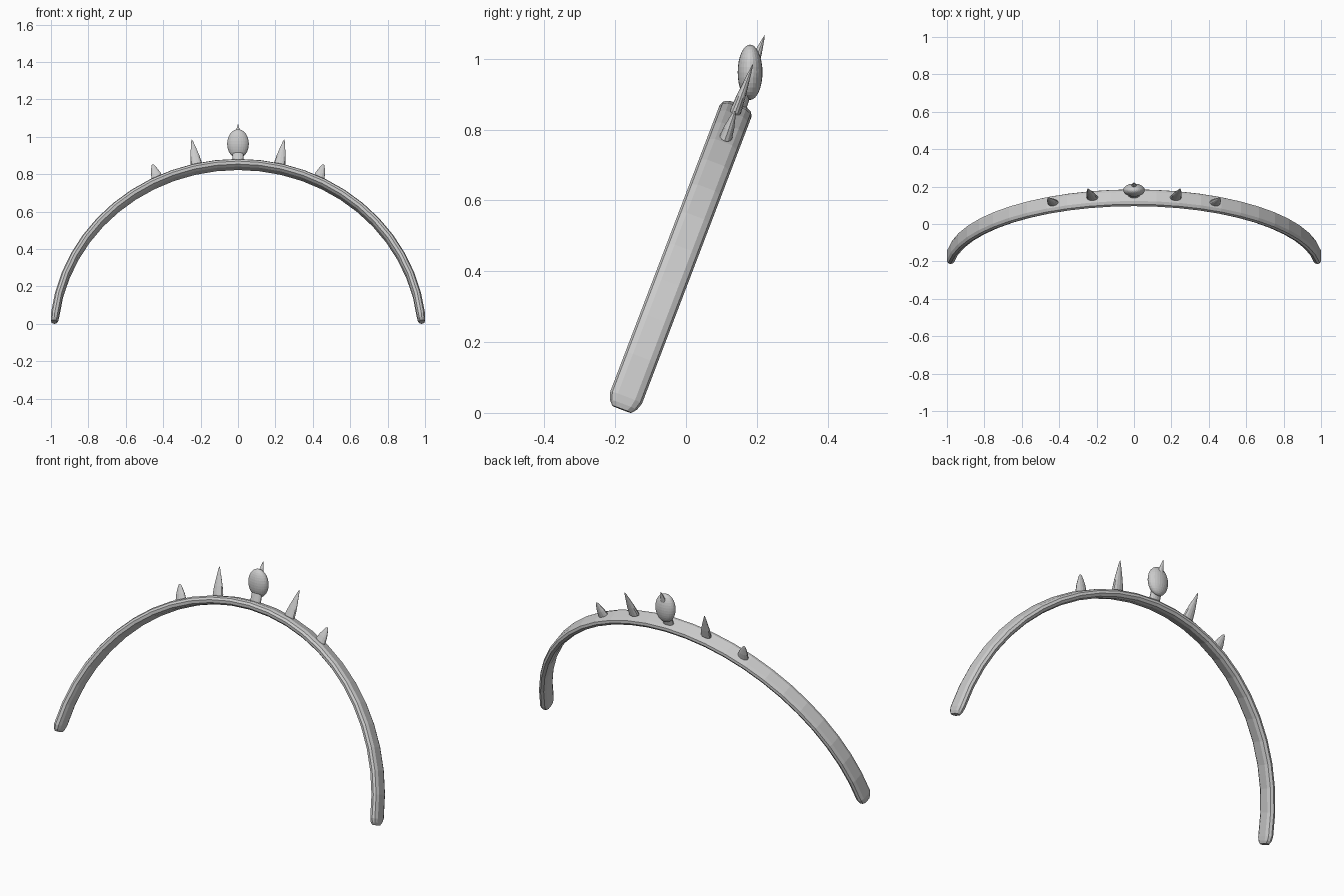
import bpy
import bmesh
import math
from mathutils import Vector, Matrix

cube = bpy.data.objects.get("Cube")
if cube:
    bpy.data.objects.remove(cube, do_unlink=True)

# One plain grey for everything
grey = bpy.data.materials.new("plain_grey")
grey.use_nodes = True
grey.diffuse_color = (0.6, 0.6, 0.6, 1)
grey.node_tree.nodes["Principled BSDF"].inputs["Base Color"].default_value = (0.6, 0.6, 0.6, 1)

# Band plane: leans backwards, its origin lies between the two tips
TILT = math.radians(20.9)
ORIGIN = Vector((0, -0.181, 0.012))
ALONG = Vector((0, math.sin(TILT), math.cos(TILT)))
ACROSS = Vector((0, math.cos(TILT), -math.sin(TILT)))


def finish(name, bm):
    bmesh.ops.recalc_face_normals(bm, faces=bm.faces)
    mesh = bpy.data.meshes.new(name)
    bm.to_mesh(mesh)
    bm.free()
    mesh.materials.append(grey)
    obj = bpy.data.objects.new(name, mesh)
    bpy.context.collection.objects.link(obj)
    return obj


def skin(name, rings):
    """Join equal rings of points into a closed tube."""
    bm = bmesh.new()
    loops = [[bm.verts.new(p) for p in ring] for ring in rings]
    n = len(loops[0])
    for a, b in zip(loops, loops[1:]):
        for i in range(n):
            j = (i + 1) % n
            bm.faces.new((a[i], a[j], b[j], b[i]))
    bm.faces.new(loops[0])
    bm.faces.new(loops[-1])
    return finish(name, bm)


# Headband: chamfered section swept along an arc, narrowed at both tips
RADIUS, CENTRE = 1.008, -0.087
half = [(0.026, 0), (0.042, -0.008), (0.048, -0.021), (0.042, -0.036), (0.026, -0.044)]
section = half + [(-w, t) for w, t in reversed(half)]
start = math.asin(-CENTRE / RADIUS)
bend = start + 0.036
SEGMENTS = 24
stops = [(start, 0.6, 0.65), (start + 0.014, 0.85, 0.88)]
stops += [(bend + (math.pi - 2 * bend) * i / SEGMENTS, 1, 1) for i in range(SEGMENTS + 1)]
stops += [(math.pi - a, w, t) for a, w, t in reversed(stops[:2])]
rings = []
for angle, wide, thick in stops:
    ring = []
    for w, t in section:
        r = RADIUS - 0.022 + (t + 0.022) * thick
        ring.append(ORIGIN + Vector((r * math.cos(angle), 0, 0))
                    + ALONG * (CENTRE + r * math.sin(angle)) + ACROSS * w * wide)
    rings.append(ring)
skin("headband", rings)


def horn(name, base, tip, rx, ry, profile, sides=12):
    """Tapered horn from base to tip with an oval section."""
    base, tip = Vector(base), Vector(tip)
    axis = (tip - base).normalized()
    side = Vector((1, 0, 0))
    side = (side - axis * side.dot(axis)).normalized()
    depth = axis.cross(side)
    angles = [2 * math.pi * i / sides for i in range(sides)]
    skin(name, [[base.lerp(tip, h) + side * (rx * s * math.cos(a)) + depth * (ry * s * math.sin(a))
                 for a in angles] for h, s in profile])


spike_profile = [(0, 0.7), (0.12, 1), (0.4, 0.8), (0.7, 0.45), (0.92, 0.18), (1, 0.04)]
blunt_profile = [(0, 0.5), (0.07, 0.85), (0.18, 1), (0.5, 0.8), (0.8, 0.45), (0.95, 0.25), (1, 0.08)]

# Two pairs of spikes, mirrored
for label, s in (("left", 1), ("right", -1)):
    horn(label + "_tall_spike", (s * 0.219, 0.134, 0.835), (s * 0.247, 0.189, 0.985),
         0.031, 0.016, spike_profile)
    horn(label + "_short_spike", (s * 0.426, 0.107, 0.762), (s * 0.457, 0.138, 0.852),
         0.031, 0.018, blunt_profile)

# Centre ornament: stem, egg and a small tip
horn("ornament_stem", (0, 0.149, 0.85), (0, 0.172, 0.92), 0.031, 0.018, [(0, 1), (1, 0.95)], 16)

bm = bmesh.new()
bmesh.ops.create_uvsphere(bm, u_segments=24, v_segments=16, radius=1)
bmesh.ops.transform(bm, verts=bm.verts, matrix=Matrix.Translation((0, 0.181, 0.962))
                    @ Matrix.Diagonal((0.058, 0.035, 0.078, 1)))
finish("ornament_egg", bm)

horn("ornament_tip", (0, 0.19, 0.98), (0, 0.222, 1.066), 0.018, 0.014, spike_profile)
